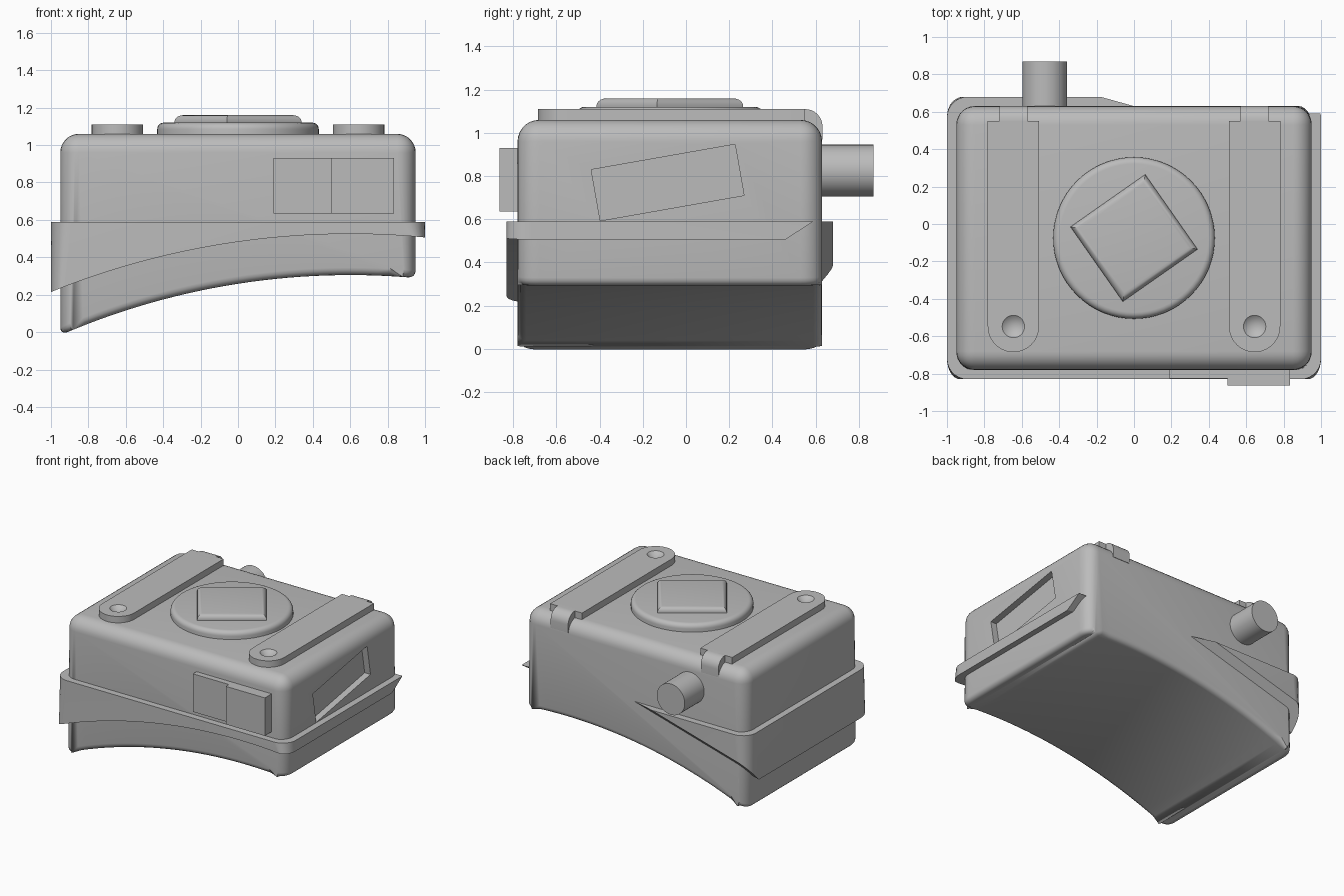
import bpy, bmesh, math
from mathutils import Vector, Matrix

if "Cube" in bpy.data.objects:
    bpy.data.objects.remove(bpy.data.objects["Cube"])

grey = bpy.data.materials.new("plain_grey")
grey.use_nodes = True
grey.diffuse_color = (0.5, 0.5, 0.5, 1)
grey.node_tree.nodes["Principled BSDF"].inputs["Base Color"].default_value = (0.5, 0.5, 0.5, 1)


def finish(bm, name, smooth=True):
    bmesh.ops.recalc_face_normals(bm, faces=bm.faces)
    me = bpy.data.meshes.new(name)
    bm.to_mesh(me)
    bm.free()
    ob = bpy.data.objects.new(name, me)
    bpy.context.collection.objects.link(ob)
    me.materials.append(grey)
    if smooth:
        shade(ob)
    return ob


def activate(ob):
    bpy.ops.object.select_all(action='DESELECT')
    ob.select_set(True)
    bpy.context.view_layer.objects.active = ob


def shade(ob):
    activate(ob)
    bpy.ops.object.shade_smooth_by_angle(angle=math.radians(32))


def cut(ob, cutter):
    mod = ob.modifiers.new("cut", 'BOOLEAN')
    mod.operation = 'DIFFERENCE'
    mod.solver = 'EXACT'
    mod.object = cutter
    activate(ob)
    bpy.ops.object.modifier_apply(modifier=mod.name)
    bpy.data.objects.remove(cutter)
    shade(ob)


def prism(points, vec):
    bm = bmesh.new()
    face = bm.faces.new([bm.verts.new(p) for p in points])
    out = bmesh.ops.extrude_face_region(bm, geom=[face], use_keep_orig=True)
    bmesh.ops.translate(bm, vec=vec, verts=[v for v in out["geom"] if isinstance(v, bmesh.types.BMVert)])
    bmesh.ops.recalc_face_normals(bm, faces=bm.faces)
    return bm


def bevel(bm, rule, size, segments):
    bm.normal_update()
    edges = [e for e in bm.edges if rule(e)]
    bmesh.ops.bevel(bm, geom=edges, offset=size, segments=segments, profile=0.5, affect='EDGES')


def is_upright(e):
    d = e.verts[1].co - e.verts[0].co
    return abs(d.z) > 0.99 * d.length


def is_rim(e, z):
    return all(abs(v.co.z - z) < 1e-4 for v in e.verts) and len(e.link_faces) == 2 \
        and abs(e.calc_face_angle(0)) > 0.5


def is_underside(e):
    a, b = sorted(f.normal.z for f in e.link_faces)
    return a < -0.7 and abs(b) < 0.3


def box(name, x, y, z):
    bm = bmesh.new()
    bmesh.ops.create_cube(bm, size=1)
    for v in bm.verts:
        v.co = [lo + (c + 0.5) * (hi - lo) for c, (lo, hi) in zip(v.co, (x, y, z))]
    return finish(bm, name)


def arched(x0, x1, y0, y1, top, crown, radius):
    """Block with a flat top and an underside that follows a wide arc."""
    n = 28
    xs = [x0 + (x1 - x0) * i / n for i in range(n + 1)]
    pts = [(x, y0, crown - radius + math.sqrt(radius ** 2 - (x - 0.6) ** 2)) for x in xs]
    return prism(pts + [(x1, y0, top), (x0, y0, top)], (0, y1 - y0, 0))


# Main housing with rounded edges and a tilted side pocket
TOP = 1.06
bm = arched(-0.95, 0.95, -0.78, 0.63, TOP, 0.305, 3.9)
bevel(bm, lambda e: is_upright(e) or is_rim(e, TOP), 0.1, 7)
bevel(bm, is_underside, 0.04, 4)
housing = finish(bm, "housing")
pocket = box("pocket_cutter", (-0.05, 0.1), (-0.338, 0.338), (-0.12, 0.12))
pocket.hide_render = True
pocket.data.transform(Matrix.Translation((0.95, -0.085, 0.77)) @ Matrix.Rotation(math.radians(10), 4, 'X'))
cut(housing, pocket)


# Skirt band, each half trimmed at the rear by its own sloping plane
def skirt(name, side, point, normal):
    bm = arched(-1, 1, -0.83, 0.68, 0.59, 0.525, 4.28)
    bevel(bm, is_upright, 0.11, 7)
    for co, no in (((0.2, 0, 0), (-side, 0, 0)), (point, normal)):
        bmesh.ops.bisect_plane(bm, geom=bm.verts[:] + bm.edges[:] + bm.faces[:], dist=1e-5,
                               plane_co=co, plane_no=no, clear_outer=True)
        bmesh.ops.holes_fill(bm, edges=[e for e in bm.edges if e.is_boundary], sides=0)
    finish(bm, name)


skirt("skirt_tall_half", -1, (0, 0.63, 0.59), (0.28, 1, -1))
skirt("skirt_short_half", 1, (1, 0.59, 0.59), (0, 0.65, -1))

# Top straps with a rounded end, a countersunk hole and a rear hook
for x, side in ((-0.645, "right"), (0.645, "left")):
    w = 0.137
    pts = [(x + w, 0.55, 1.0), (x - w, 0.55, 1.0)]
    pts += [(x - w * math.cos(a), -0.548 - w * math.sin(a), 1.0)
            for a in (math.pi * i / 24 for i in range(25))]
    strap = finish(prism(pts, (0, 0, 0.11)), "strap_" + side)
    bm = bmesh.new()
    bmesh.ops.create_cone(bm, cap_ends=True, segments=32, radius1=0, radius2=0.072, depth=0.06,
                          matrix=Matrix.Translation((x, -0.548, 1.09)))
    hole = finish(bm, "hole_cutter")
    hole.hide_render = True
    cut(strap, hole)
    hook = [(x - 0.075, 0.5, 0.97), (x - 0.075, 0.5, 1.11)]
    hook += [(x - 0.075, 0.552 + 0.08 * math.sin(a), 1.03 + 0.08 * math.cos(a))
             for a in (math.pi / 2 * i / 8 for i in range(9))]
    hook.append((x - 0.075, 0.632, 0.97))
    finish(prism(hook, (0.15, 0, 0)), "strap_hook_" + side)

# Round dial with a turned square knob
bm = bmesh.new()
bmesh.ops.create_cone(bm, cap_ends=True, segments=64, radius1=0.432, radius2=0.432, depth=0.08,
                      matrix=Matrix.Translation((0, -0.075, 1.08)))
bevel(bm, lambda e: is_rim(e, 1.12), 0.035, 5)
finish(bm, "dial")

bm = bmesh.new()
bmesh.ops.create_cube(bm, size=1, matrix=Matrix.Translation((0, -0.075, 1.13))
                      @ Matrix.Rotation(math.radians(35), 4, 'Z') @ Matrix.Diagonal((0.488, 0.488, 0.06, 1)))
bevel(bm, lambda e: is_rim(e, 1.16), 0.035, 5)
finish(bm, "dial_knob")

# Front plates
box("front_plate_thin", (0.19, 0.5), (-0.825, -0.75), (0.635, 0.93))
box("front_plate_thick", (0.5, 0.835), (-0.863, -0.75), (0.635, 0.93))

# Rear peg
bm = bmesh.new()
bmesh.ops.create_cone(bm, cap_ends=True, segments=48, radius1=0.12, radius2=0.12, depth=0.3,
                      matrix=Matrix.Translation((-0.477, 0.718, 0.825)) @ Matrix.Rotation(math.pi / 2, 4, 'X'))
finish(bm, "rear_peg")
